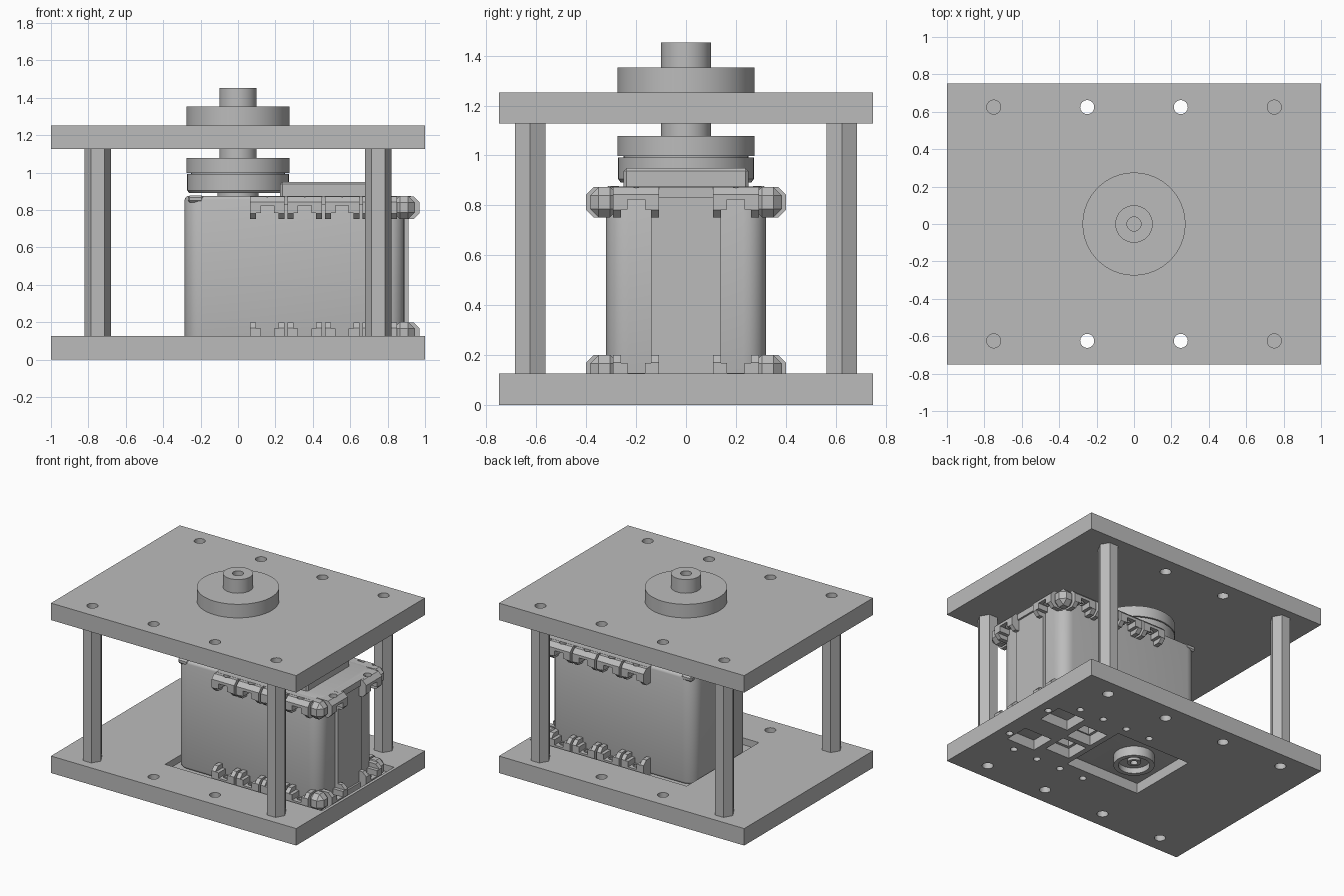
import bpy, bmesh, math
from mathutils import Matrix

cube = bpy.data.objects.get("Cube")
if cube:
    bpy.data.objects.remove(cube, do_unlink=True)

grey = bpy.data.materials.new("plain grey")
grey.use_nodes = True
grey.diffuse_color = (0.5, 0.5, 0.5, 1)
grey.node_tree.nodes["Principled BSDF"].inputs["Base Color"].default_value = (0.5, 0.5, 0.5, 1)


def finish(name, bm):
    bmesh.ops.recalc_face_normals(bm, faces=bm.faces)
    mesh = bpy.data.meshes.new(name)
    bm.to_mesh(mesh)
    bm.free()
    mesh.materials.append(grey)
    ob = bpy.data.objects.new(name, mesh)
    bpy.context.collection.objects.link(ob)
    return ob


def box(name, x, y, z, bevel=0.0, segments=1, upright=False):
    """Box from (min, max) ranges, optionally bevelled (upright edges only if asked)."""
    bm = bmesh.new()
    bmesh.ops.create_cube(bm, size=1)
    for v in bm.verts:
        v.co = [(r[0] + r[1]) / 2 + c * (r[1] - r[0]) for c, r in zip(v.co, (x, y, z))]
    if bevel:
        edges = [e for e in bm.edges
                 if not upright or abs(e.verts[0].co.z - e.verts[1].co.z) > 0.01]
        bmesh.ops.bevel(bm, geom=edges, offset=bevel, segments=segments,
                        profile=0.5, affect='EDGES')
    return finish(name, bm)


def lathe(name, profile, x=0, y=0, sides=64):
    """Solid of revolution about a vertical axis; profile is (radius, z) pairs."""
    bm = bmesh.new()
    rings = []
    for r, z in profile:
        rings.append([bm.verts.new((x + r * math.cos(2 * math.pi * i / sides),
                                    y + r * math.sin(2 * math.pi * i / sides), z))
                      for i in range(sides)])
    for a, b in zip(rings, rings[1:]):
        for i in range(sides):
            j = (i + 1) % sides
            bm.faces.new((a[i], a[j], b[j], b[i]))
    bm.faces.new(rings[0])
    bm.faces.new(rings[-1])
    return finish(name, bm)


def rod(name, x, y, r, z0, z1, sides=64):
    return lathe(name, [(r, z0), (r, z1)], x, y, sides)


def cut(ob, cutters):
    """Subtract each cutter, bake the result and discard the cutters."""
    for c in cutters:
        c.hide_render = True
        mod = ob.modifiers.new("cut", 'BOOLEAN')
        mod.operation = 'DIFFERENCE'
        mod.solver = 'EXACT'
        mod.object = c
    bpy.context.view_layer.update()
    graph = bpy.context.evaluated_depsgraph_get()
    mesh = bpy.data.meshes.new_from_object(ob.evaluated_get(graph))
    ob.modifiers.clear()
    ob.data = mesh
    for c in cutters:
        bpy.data.objects.remove(c, do_unlink=True)


def smooth(ob):
    bpy.ops.object.select_all(action='DESELECT')
    ob.select_set(True)
    bpy.context.view_layer.objects.active = ob
    bpy.ops.object.shade_smooth_by_angle(angle=math.radians(30))


corners = [(x, y) for x in (-0.75, 0.75) for y in (-0.625, 0.625)]
bolt_holes = corners + [(x, y) for x in (-0.25, 0.25) for y in (-0.625, 0.625)]
lug_x = [0.157 + 0.2 * i for i in range(4)]
lug_spots = [(x, s * 0.345) for x in lug_x for s in (-1, 1)] + [(0.915, -0.2), (0.915, 0.2)]

# Base plate: bolt holes, motor pocket, underside windows, small screw holes
base = box("base_plate", (-1, 1), (-0.75, 0.75), (0, 0.125))
holes = [rod("cutter", x, y, 0.0375, -0.1, 0.3, 32) for x, y in bolt_holes]
holes.append(box("cutter", (-0.3, 0.978), (-0.42, 0.42), (0.075, 0.3)))
holes.append(box("cutter", (-0.25, 0.36), (-0.265, 0.265), (-0.1, 0.1)))
for s in (-1, 1):
    for x0, x1, y0, y1 in ((0.4, 0.6, 0.02, 0.2), (0.65, 0.88, 0.08, 0.265)):
        holes.append(box("cutter", (x0, x1), sorted((s * y0, s * y1)), (-0.1, 0.1)))
holes += [rod("cutter", x, y, 0.024, -0.1, 0.1, 20) for x, y in lug_spots]
cut(base, holes)

# Top plate
top = box("top_plate", (-1, 1), (-0.75, 0.75), (1.127, 1.252))
cut(top, [rod("cutter", x, y, 0.0375, 1, 1.4, 32) for x, y in bolt_holes])

# Hexagonal standoffs
for x, y in corners:
    rod("standoff", x, y, 0.07, 0.125, 1.127, 6)

# Motor body with rounded upright corners and softened rims
body = box("motor_body", (-0.285, 0.89), (-0.32, 0.32), (0.075, 0.875), 0.09, 6, True)
rim = body.modifiers.new("rim", 'BEVEL')
rim.width = 0.02
rim.segments = 3
rim.limit_method = 'ANGLE'
rim.angle_limit = math.radians(60)
cut(body, [box("cutter", (0.42, 0.58), sorted((s * 0.03, s * 0.18)), (-0.1, 0.14)) for s in (-1, 1)])
smooth(body)
box("end_panel", (0.85, 0.912), (-0.14, 0.14), (0.076, 0.83))
box("motor_cap", (0.225, 0.74), (-0.25, 0.25), (0.86, 0.95), 0.012)
for s in (-1, 1):
    box("body_notch_tab", (-0.268, -0.185), sorted((s * 0.26, s * 0.321)), (0.84, 0.878), 0.01)


# Bracket lugs: arch-shaped blocks with a nut slot and a screw hole
def lug(x, y, turn, low):
    bm = bmesh.new()
    outline = [(-0.092, 0.06), (-0.092, -0.062), (-0.06, -0.062), (-0.06, -0.03), (-0.035, -0.03),
               (-0.035, 0.01), (0.035, 0.01), (0.035, -0.03), (0.06, -0.03), (0.06, -0.062),
               (0.092, -0.062), (0.092, 0.06)]
    # Three stations: wall, shoulder, then a sloped outer nose
    rows = [[bm.verts.new((u, d, w - (drop if w > 0.05 else 0) + (drop if w < -0.05 else 0)))
             for u, w in outline]
            for d, drop in ((0.06, 0), (-0.025, 0), (-0.055, 0.03))]
    n = len(outline)
    for a, b in zip(rows, rows[1:]):
        for i in range(n):
            bm.faces.new((a[i], a[(i + 1) % n], b[(i + 1) % n], b[i]))
    bm.faces.new(rows[0])
    bm.faces.new(rows[-1])
    mat = Matrix.Translation((x, y, 0.137 if low else 0.813)) @ Matrix.Rotation(turn, 4, 'Z')
    if low:
        mat = mat @ Matrix.Scale(-1, 4, (0, 0, 1))
    bmesh.ops.transform(bm, matrix=mat, verts=bm.verts)
    ob = finish("bracket_lug", bm)
    cut(ob, [rod("cutter", x, y, 0.028, -0.1, 1.1, 16)])


for low in (True, False):
    for x in lug_x:
        lug(x, -0.345, 0, low)
        lug(x, 0.345, math.pi, low)
    for y in (-0.2, 0.2):
        lug(0.915, y, math.pi / 2, low)
    # Corner blocks and thin rails tying the lugs together
    z = (0.076, 0.2) if low else (0.751, 0.874)
    rail = (0.076, 0.12) if low else (0.83, 0.874)
    for s in (-1, 1):
        box("bracket_corner", (0.83, 0.945), sorted((s * 0.27, s * 0.385)), z, 0.035)
        box("side_rail", (0.065, 0.89), sorted((s * 0.3, s * 0.345)), rail)
    box("end_rail", (0.85, 0.925), (-0.14, 0.14), rail)

# Output horn, drive disc and shaft below the top plate
smooth(lathe("output_horn", [(0.11, 0.87), (0.11, 0.892), (0.262, 0.892), (0.272, 0.905),
                             (0.272, 0.992), (0.25, 0.992), (0.25, 1.0)]))
smooth(lathe("drive_disc", [(0.275, 0.998), (0.275, 1.077), (0.1, 1.077), (0.1, 1.13)]))

# Flange and bored hub above the top plate
smooth(lathe("top_flange", [(0.275, 1.252), (0.275, 1.352), (0.1, 1.352), (0.1, 1.453),
                            (0.0375, 1.453), (0.0375, 1.3)]))

# Idler horn under the motor: a recessed cup with a centre boss
smooth(lathe("idler_horn", [(0.137, 0.08), (0.137, 0.005), (0.105, 0.005), (0.105, 0.045),
                            (0.045, 0.045), (0.045, 0.025), (0.025, 0.025), (0.025, 0.06)]))
